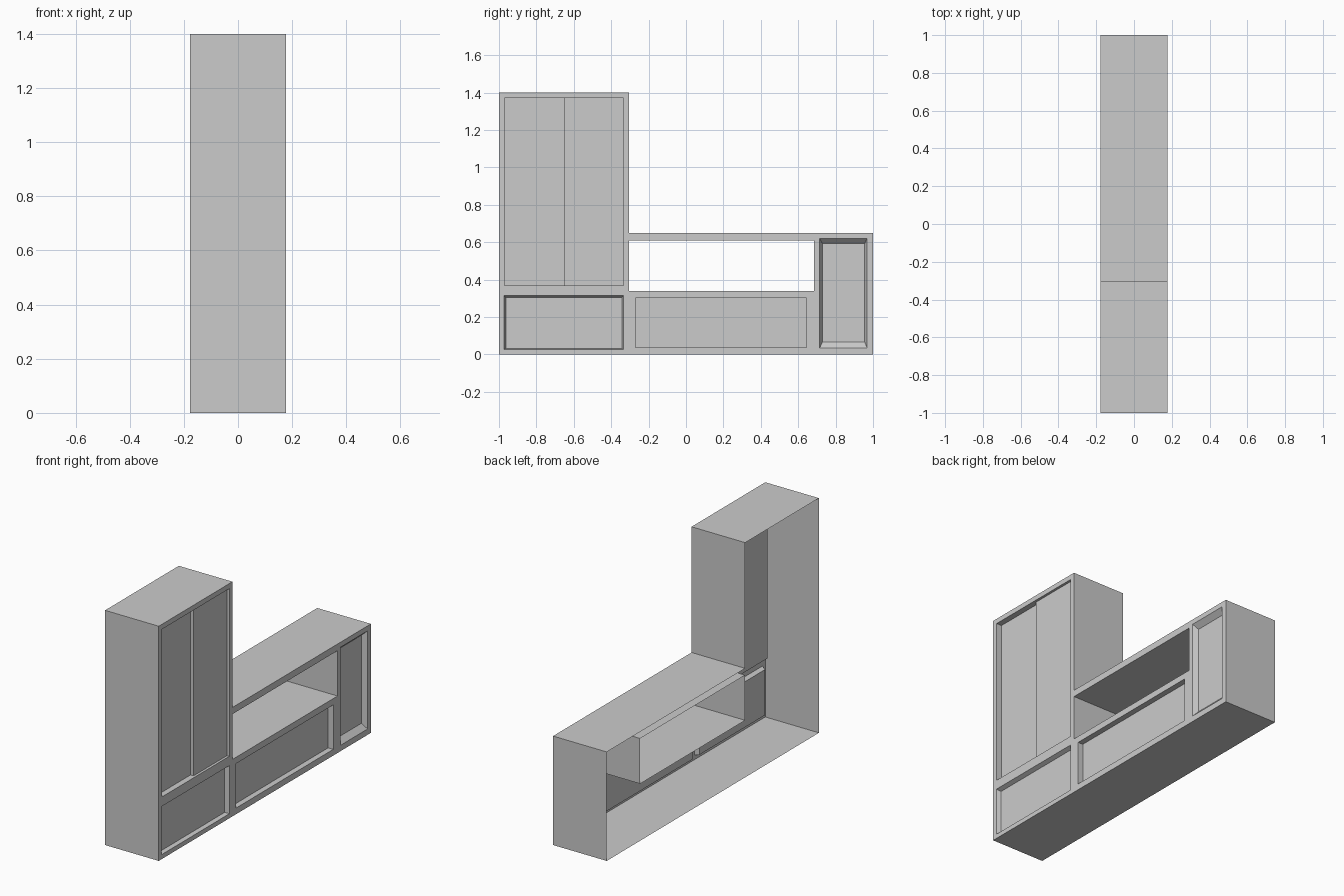
import bpy, bmesh

if "Cube" in bpy.data.objects:
    bpy.data.objects.remove(bpy.data.objects["Cube"])

F, B = 0.177, -0.177          # front plane (+x) and open back plane (-x)


def rect(y0, y1, z0, z1):
    return [(y0, z0), (y1, z0), (y1, z1), (y0, z1)]


def ring(bm, loop, x):
    return [bm.verts.new((x, y, z)) for y, z in loop]


def bridge(bm, a, b):
    n = len(a)
    for i in range(n):
        j = (i + 1) % n
        bm.faces.new((a[i], a[j], b[j], b[i]))


def finish(bm, name):
    mesh = bpy.data.meshes.new(name)
    bm.to_mesh(mesh)
    bm.free()
    obj = bpy.data.objects.new(name, mesh)
    bpy.context.collection.objects.link(obj)
    return obj


def tube(name, outer, x0, inner, x1, panel=False):
    """Walls from one outline to another, optionally closed by a panel."""
    bm = bmesh.new()
    a, b = ring(bm, outer, x0), ring(bm, inner, x1)
    bridge(bm, a, b)
    if panel:
        bm.faces.new(b)
    return finish(bm, name)


# Openings in the front frame
doors = (-0.97, -0.335, 0.37, 1.37)
drawer = (-0.972, -0.333, 0.027, 0.314)
low_panel = (-0.27, 0.645, 0.037, 0.302)
display = (0.715, 0.968, 0.035, 0.62)
niche = (-0.305, 0.685, 0.34, 0.61)
gap = (-0.305, 1.0, 0.65, 1.4)         # empty space above the low unit
holes = [doors, drawer, low_panel, display, niche, gap]

# Outer carcass walls, open at the back
outline = [(-1, 0), (1, 0), (1, 0.65), (-0.305, 0.65), (-0.305, 1.4), (-1, 1.4)]
tube("carcass", outline, B, outline, F)

# Flat front frame: a grid with the openings left out
ys = sorted({-1.0, 1.0} | {v for h in holes for v in h[:2]})
zs = sorted({0.0, 1.4} | {v for h in holes for v in h[2:]})
bm = bmesh.new()
for y0, y1 in zip(ys, ys[1:]):
    for z0, z1 in zip(zs, zs[1:]):
        cy, cz = (y0 + y1) / 2, (z0 + z1) / 2
        if not any(h[0] < cy < h[1] and h[2] < cz < h[3] for h in holes):
            bm.faces.new(ring(bm, rect(y0, y1, z0, z1), F))
bmesh.ops.remove_doubles(bm, verts=bm.verts, dist=1e-5)
finish(bm, "front_frame")

# Open shelf running right through
tube("open_shelf", rect(*niche), F, rect(*niche), B)

# Recessed fronts
tube("drawer_front", rect(*drawer), F, rect(-0.963, -0.343, 0.032, 0.304), F - 0.025, True)
tube("low_panel", rect(*low_panel), F, rect(*low_panel), F - 0.034, True)
tube("display_panel", rect(*display), F, rect(0.73, 0.955, 0.067, 0.592), F - 0.03, True)

# Double doors, one set deeper than the other
split, step = -0.65, F - 0.015
tube("door_surround", rect(*doors), F, rect(*doors), step)
left = rect(doors[0], split, *doors[2:])
tube("deep_door", left, step, left, step - 0.02, True)
bm = bmesh.new()
bm.faces.new(ring(bm, rect(split, *doors[1:]), step))
finish(bm, "shallow_door")
